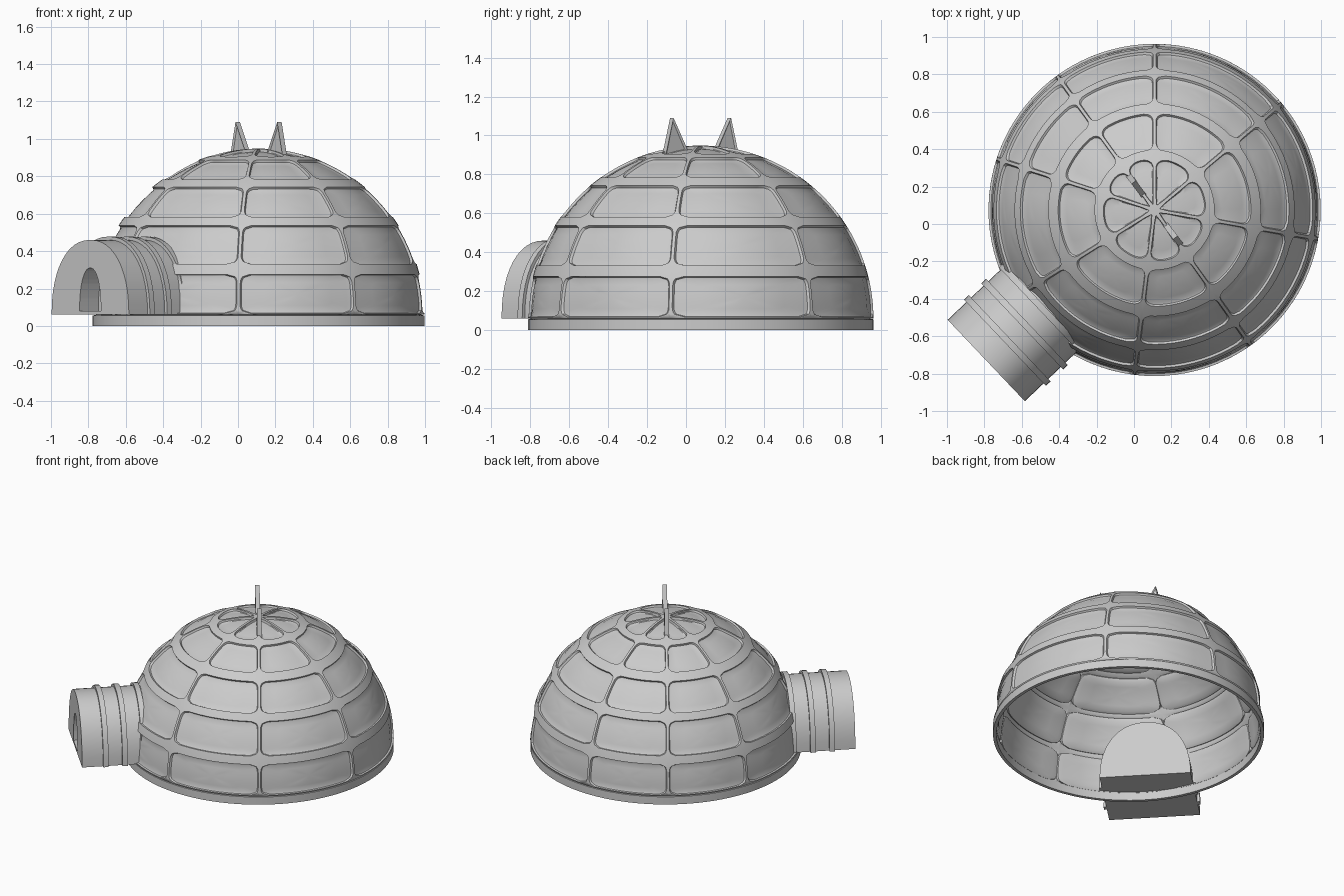
import bpy, bmesh
from math import sin, cos, pi, radians
from mathutils import Vector

cube = bpy.data.objects.get("Cube")
if cube:
    bpy.data.objects.remove(cube, do_unlink=True)

CENTRE = Vector((0.11, 0.075, 0))
SPHERE_Z = 0.06
RIB_R, PANEL_R = 0.888, 0.871

grey = bpy.data.materials.new("plain_grey")
grey.use_nodes = True
grey.diffuse_color = (0.6, 0.6, 0.6, 1)
grey.node_tree.nodes["Principled BSDF"].inputs["Base Color"].default_value = (0.6, 0.6, 0.6, 1)


def make_object(name, bm, location=(0, 0, 0), turn=0):
    mesh = bpy.data.meshes.new(name)
    bm.to_mesh(mesh)
    bm.free()
    mesh.materials.append(grey)
    obj = bpy.data.objects.new(name, mesh)
    obj.location = location
    obj.rotation_euler.z = turn
    bpy.context.collection.objects.link(obj)
    return obj


def smooth(obj, angle=30):
    bpy.ops.object.select_all(action='DESELECT')
    obj.select_set(True)
    bpy.context.view_layer.objects.active = obj
    bpy.ops.object.shade_smooth_by_angle(angle=radians(angle))


def prism(profile, y0, y1):
    """Closed solid from an (x, z) outline, swept along y."""
    bm = bmesh.new()
    face = bm.faces.new([bm.verts.new((x, y0, z)) for x, z in profile])
    new = bmesh.ops.extrude_face_region(bm, geom=[face])["geom"]
    bmesh.ops.translate(bm, vec=(0, y1 - y0, 0),
                        verts=[v for v in new if isinstance(v, bmesh.types.BMVert)])
    bmesh.ops.recalc_face_normals(bm, faces=bm.faces)
    return bm


def arch(half_width, bottom, height, steps=24, power=0.91):
    return [(half_width * (1 if cos(t) > 0 else -1) * abs(cos(t)) ** power,
             bottom + height * abs(sin(t)) ** power)
            for t in (pi * i / steps for i in range(steps + 1))]


# Dome: a grid of rounded sunken panels framed by raised ribs
seams = [-54.5, -10, 40, 90, 126, 162, 212, 263, 305.5]
cell_rows = [0, 16, 34.2, 52.3, 70.4, 90]
panel_rows = [(0.5, 14.1), (17.8, 32.5), (36, 50.2), (54.5, 68.8), (72, 88)]
SIDE = 12
ticks = [-1 + 2 * i / SIDE for i in range(SIDE)]
perimeter = ([(t, -1) for t in ticks] + [(1, t) for t in ticks]
             + [(-t, 1) for t in ticks] + [(-1, -t) for t in ticks])


def on_sphere(radius, angle, elev):
    return Vector((radius * cos(elev) * cos(angle), radius * cos(elev) * sin(angle),
                   SPHERE_Z + radius * sin(elev)))


def rounded(s, t, a, b, corner=0.045):
    """Pull a point of the square outline onto a rounded outline."""
    core = Vector((max(-a + corner, min(a - corner, s * a)),
                   max(-b + corner, min(b - corner, t * b))))
    p = core + (Vector((s * a, t * b)) - core).normalized() * corner
    return p.x / a, p.y / b


def add_cell(bm, a0, a1, cell, panel):
    a_mid, a_half = (a0 + a1) / 2, (a1 - a0) / 2
    e_mid, e_half = (panel[0] + panel[1]) / 2, (panel[1] - panel[0]) / 2
    wide, tall = RIB_R * cos(e_mid) * a_half, RIB_R * e_half
    shape = [rounded(s, t, wide, tall) for s, t in perimeter]

    def panel_loop(radius, scale):
        pts = []
        for s, t in shape:
            elev = e_mid + t * scale * e_half
            seam = min(0.008 / (RIB_R * cos(elev)), a_half * 0.85)
            pts.append(on_sphere(radius, a_mid + s * scale * (a_half - seam), elev))
        return pts

    c_mid, c_half = (cell[0] + cell[1]) / 2, (cell[1] - cell[0]) / 2
    loops = [[on_sphere(RIB_R, a_mid + s * a_half, c_mid + t * c_half) for s, t in perimeter],
             panel_loop(RIB_R, 1), panel_loop(PANEL_R + 0.004, 0.98),
             panel_loop(PANEL_R, 0.9), panel_loop(PANEL_R, 0.6), panel_loop(PANEL_R, 0.3)]
    rings = [[bm.verts.new(p) for p in loop] for loop in loops]
    n = len(perimeter)
    for outer, inner in zip(rings, rings[1:]):
        for i in range(n):
            j = (i + 1) % n
            bm.faces.new((outer[i], outer[j], inner[j], inner[i]))
    middle = bm.verts.new(on_sphere(PANEL_R, a_mid, e_mid))
    for i in range(n):
        bm.faces.new((rings[-1][i], rings[-1][(i + 1) % n], middle))


bm = bmesh.new()
for a0, a1 in zip(seams, seams[1:]):
    for k, panel in enumerate(panel_rows):
        add_cell(bm, radians(a0), radians(a1),
                 (radians(cell_rows[k]), radians(cell_rows[k + 1])),
                 (radians(panel[0]), radians(panel[1])))
bmesh.ops.remove_doubles(bm, verts=bm.verts, dist=0.0002)
dome = make_object("dome_shell", bm, CENTRE)
smooth(dome)
shell = dome.modifiers.new("thickness", 'SOLIDIFY')
shell.thickness = 0.018
shell.offset = -1

# Base ring under the dome
bm = bmesh.new()
outline = [(0.866, 0), (0.888, 0), (0.888, 0.055), (0.866, 0.06)]
verts = [bm.verts.new((r, 0, z)) for r, z in outline]
edges = [bm.edges.new((verts[i], verts[(i + 1) % 4])) for i in range(4)]
bmesh.ops.spin(bm, geom=verts + edges, cent=(0, 0, 0), axis=(0, 0, 1),
               angle=2 * pi, steps=96, use_duplicate=False)
bmesh.ops.remove_doubles(bm, verts=bm.verts, dist=0.0002)
bmesh.ops.recalc_face_normals(bm, faces=bm.faces)
smooth(make_object("base_ring", bm, CENTRE))

# Entrance tunnel with a recessed doorway
mouth = (-0.79, -0.73, 0)
turn = radians(-46.5)
tunnel = make_object("entrance_tunnel", prism(arch(0.3, 0.06, 0.4), 0, 0.56), mouth, turn)
cutter = make_object("doorway_cutter", prism(arch(0.083, 0.08, 0.23), -0.05, 0.2), mouth, turn)
cutter.hide_render = True
smooth(tunnel)
cut = tunnel.modifiers.new("doorway", 'BOOLEAN')
cut.operation = 'DIFFERENCE'
cut.object = cutter
bpy.ops.object.modifier_apply(modifier=cut.name)
bpy.data.objects.remove(cutter, do_unlink=True)
smooth(tunnel)

# Raised bands around the tunnel
for i, start in enumerate((0.138, 0.265, 0.392)):
    band = prism(arch(0.318, 0.06, 0.418), start, start + 0.035)
    smooth(make_object(f"tunnel_band_{i + 1}", band, mouth, turn))

# Two pointed ears with sunken faces on both sides
for name, heading in (("back_ear", 127), ("front_ear", 307)):
    bm = prism([(-0.08, 0.9), (0.08, 0.88), (0.025, 1.09)], -0.015, 0.015)
    sides = [f for f in bm.faces if abs(f.normal.y) > 0.9]
    bmesh.ops.inset_individual(bm, faces=sides, thickness=0.018, depth=-0.009)
    angle = radians(heading)
    make_object(name, bm, CENTRE + 0.16 * Vector((cos(angle), sin(angle), 0)), angle)
